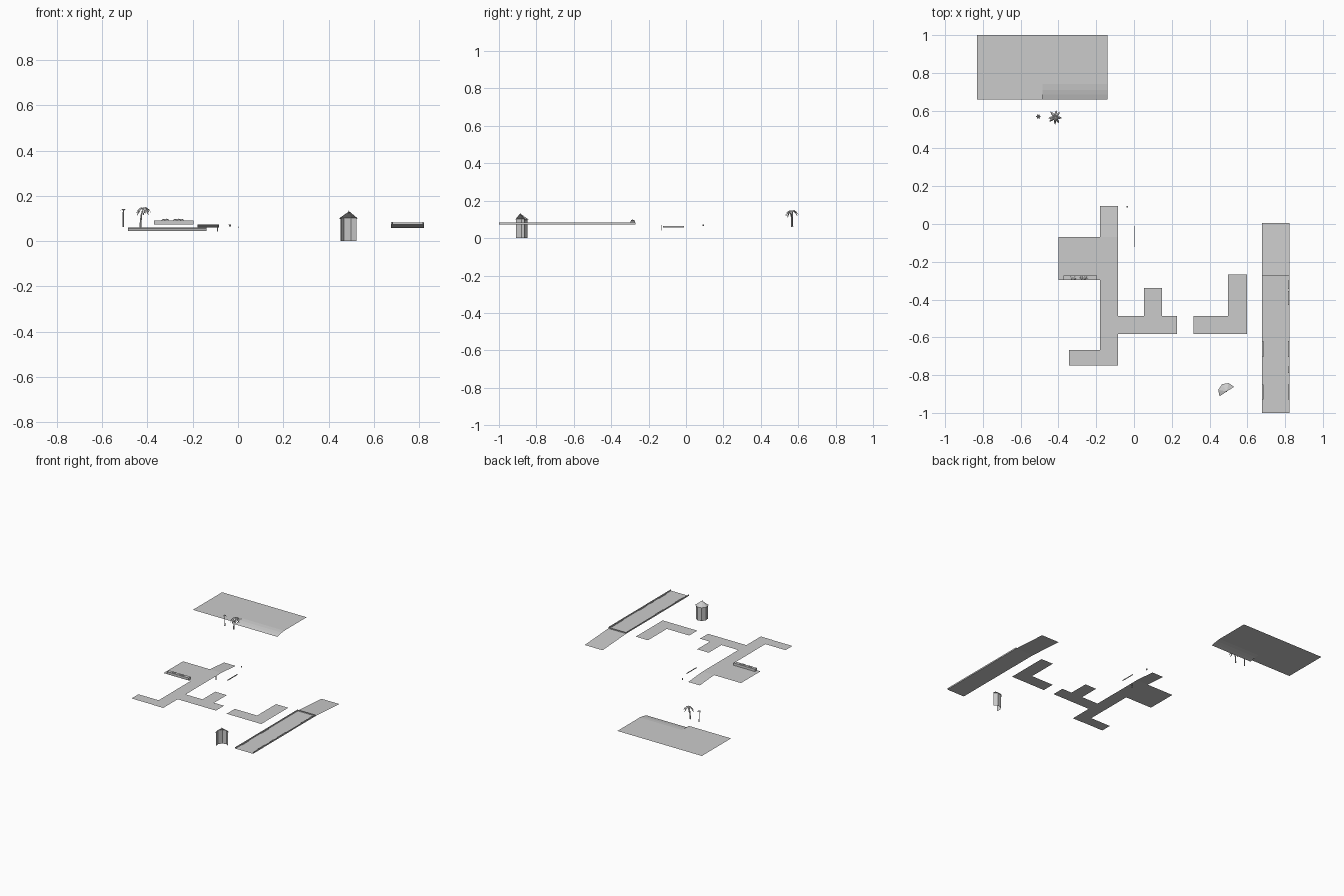
import bpy, bmesh, math, random
from mathutils import Vector

if "Cube" in bpy.data.objects:
    bpy.data.objects.remove(bpy.data.objects["Cube"])
random.seed(3)


def make(name, verts, faces):
    me = bpy.data.meshes.new(name)
    me.from_pydata(verts, [], faces)
    me.update()
    ob = bpy.data.objects.new(name, me)
    bpy.context.collection.objects.link(ob)
    return ob


def strip(name, x0, x1, profile):
    """Sheet spanning x0..x1 that follows a (y, z) profile."""
    v = [(x, y, z) for y, z in profile for x in (x0, x1)]
    f = [(2*i, 2*i+1, 2*i+3, 2*i+2) for i in range(len(profile)-1)]
    return make(name, v, f)


def box(name, x0, x1, y0, y1, z0, z1):
    v = [(x, y, z) for z in (z0, z1) for y in (y0, y1) for x in (x0, x1)]
    return make(name, v, [(0, 2, 3, 1), (4, 5, 7, 6), (0, 1, 5, 4),
                          (2, 6, 7, 3), (0, 4, 6, 2), (1, 3, 7, 5)])


def tube(name, pts, n=6):
    """Tapered tube through (x, y, z, radius) points."""
    v = [(x+r*math.cos(math.tau*k/n), y+r*math.sin(math.tau*k/n), z)
         for x, y, z, r in pts for k in range(n)]
    f = [(i*n+k, i*n+(k+1) % n, (i+1)*n+(k+1) % n, (i+1)*n+k)
         for i in range(len(pts)-1) for k in range(n)]
    f += [tuple(reversed(range(n))), tuple(range(len(v)-n, len(v)))]
    return make(name, v, f)


Z = 0.074

# sand: flat left half, right half rolling down at the front
strip("sand_flat", -0.83, -0.485, [(0.66, 0.06), (1.0, 0.06)])
strip("sand_shore", -0.485, -0.14,
      [(0.66, 0.045), (0.685, 0.052), (0.71, 0.057), (0.74, 0.06), (1.0, 0.06)])

# footpaths
strip("main_path", -0.18, -0.085,
      [(-0.75, Z), (-0.07, Z), (0.0, 0.069), (0.095, 0.061)])
for name, x0, x1, y0, y1 in [
        ("plaza", -0.40, -0.18, -0.297, -0.07),
        ("path_front_left", -0.345, -0.18, -0.748, -0.668),
        ("path_cross", -0.085, 0.228, -0.582, -0.488),
        ("path_stub", 0.052, 0.147, -0.488, -0.34),
        ("path_corner", 0.315, 0.598, -0.582, -0.488),
        ("path_corner_arm", 0.498, 0.598, -0.488, -0.268)]:
    strip(name, x0, x1, [(y0, Z), (y1, Z)])

# raised road with ramp and edge rails
strip("road", 0.677, 0.823, [(-1.0, Z), (-0.27, Z), (0.006, 0.057)])
for s, x in (("left", 0.677), ("right", 0.821)):
    box("rail_" + s, x, x+0.002, -1.0, -0.27, Z, 0.084)
box("rail_end", 0.677, 0.823, -0.272, -0.27, Z, 0.082)
dashes = [(0.680, -0.705, -0.62), (0.680, -0.93, -0.85),
          (0.815, -0.345, -0.30), (0.815, -0.43, -0.355),
          (0.815, -0.705, -0.62), (0.815, -0.79, -0.755), (0.815, -0.93, -0.85)]
for x, y0, y1 in dashes:
    box("barrier", x, x+0.005, y0, y1, Z+0.001, 0.084)

# long planter with shrubs at the front of the plaza
box("planter", -0.372, -0.196, -0.296, -0.272, Z, 0.092)
for x, r in [(-0.33, 0.009), (-0.315, 0.01), (-0.278, 0.009),
             (-0.262, 0.01), (-0.247, 0.008)]:
    me = bpy.data.meshes.new("shrub")
    bm = bmesh.new()
    bmesh.ops.create_icosphere(bm, subdivisions=1, radius=r)
    for p in bm.verts:
        p.co.z *= 0.7
    bm.to_mesh(me)
    bm.free()
    ob = bpy.data.objects.new("shrub", me)
    ob.location = (x, -0.285, 0.0925)
    bpy.context.collection.objects.link(ob)

# half tower: open shell of four sides, peaked roof
cx, cy = 0.491, -0.887


def ring(r, z):
    return [(cx+r*math.cos(math.radians(33+45*k)),
             cy+r*math.sin(math.radians(33+45*k)), z) for k in range(5)]


def shell(name, levels):
    v = [p for r, z in levels for p in ring(r, z)]
    f = [(5*i+k, 5*i+k+1, 5*i+k+6, 5*i+k+5)
         for i in range(len(levels)-1) for k in range(4)]
    return make(name, v, f)


shell("tower_wall", [(0.040, 0.0), (0.040, 0.102)])
shell("tower_roof", [(0.040, 0.098), (0.046, 0.1), (0.024, 0.115), (0.001, 0.131)])
tube("tower_tip", [(cx-0.002, cy, 0.124, 0.003), (cx-0.002, cy, 0.136, 0.0006)])

# palm with drooping fronds
tube("palm_trunk", [(-0.431, 0.565, 0.06, 0.005), (-0.43, 0.565, 0.085, 0.004),
                    (-0.427, 0.565, 0.115, 0.0035), (-0.418, 0.565, 0.146, 0.003)])


def frond(name, c, a, length, w, rise, droop):
    d = Vector((math.cos(a), math.sin(a), 0))
    s = Vector((-d.y, d.x, 0))
    v = []
    for t, k in ((0, 0.4), (0.35, 1), (0.7, 0.8), (1, 0.1)):
        m = Vector(c) + d*length*t + Vector((0, 0, rise*math.sin(t*2.4)-droop*t*t))
        side = Vector((0, 0, -w*k*0.5))
        v += [m-s*w*k+side, m, m+s*w*k+side]
    f = [(3*i+j, 3*i+j+1, 3*i+j+4, 3*i+j+3) for i in range(3) for j in range(2)]
    make(name, v, f)


for i in range(8):
    frond("palm_frond", (-0.418, 0.565, 0.145), math.tau*i/8+random.uniform(-.2, .2),
          random.uniform(0.033, 0.039), 0.007, 0.011, random.uniform(0.025, 0.045))

# thin young palm
tube("young_trunk", [(-0.507, 0.57, 0.062, 0.004), (-0.507, 0.57, 0.1, 0.003),
                     (-0.506, 0.569, 0.14, 0.003)])
for i in range(6):
    frond("young_frond", (-0.506, 0.569, 0.139), math.tau*i/6,
          0.013, 0.004, 0.007, 0.009)

# small fence, signpost and marker beside the main path
box("low_fence", -0.001, 0.002, -0.122, -0.01, 0.058, 0.064)
box("post", -0.092, -0.088, -0.132, -0.127, 0.042, 0.07)
tube("marker", [(-0.036, 0.092, 0.064, 0.004), (-0.036, 0.092, 0.073, 0.005)])
